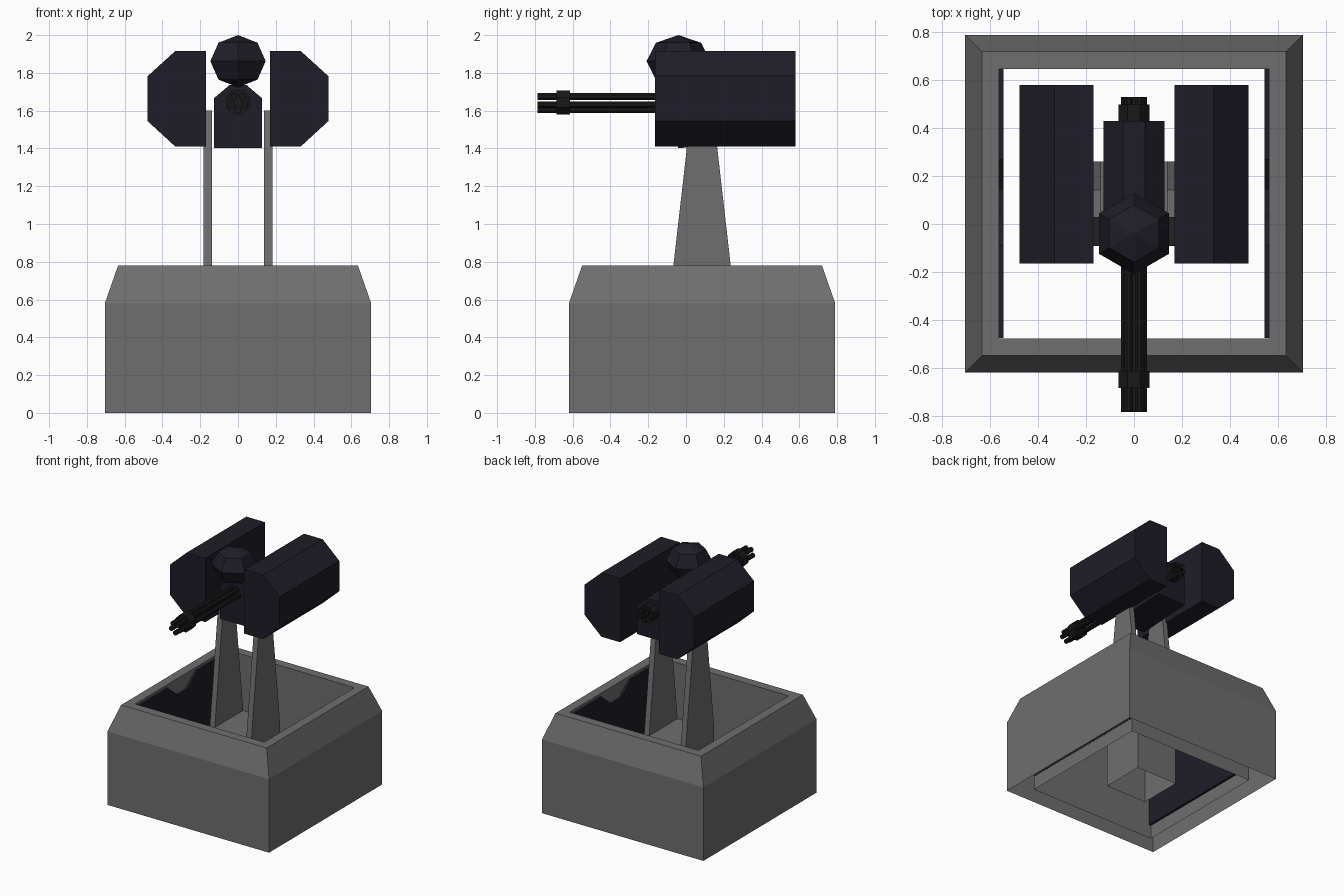
import bpy, bmesh
from math import sin, cos, pi
from mathutils import Matrix

if "Cube" in bpy.data.objects:
    bpy.data.objects.remove(bpy.data.objects["Cube"])


def material(name, rgb):
    m = bpy.data.materials.new(name)
    m.diffuse_color = (*rgb, 1)
    m.use_nodes = True
    m.node_tree.nodes["Principled BSDF"].inputs["Base Color"].default_value = m.diffuse_color
    return m


GREY = material("dark_grey", (0.158, 0.158, 0.158))
NAVY = material("dark_navy", (0.0135, 0.012, 0.02))
BLACK = material("gunmetal", (0.009, 0.009, 0.009))
CY = 0.085      # centre of the base in y
GUN_Z = 1.644   # axis of the gun


def finish(name, bm, mat):
    bmesh.ops.recalc_face_normals(bm, faces=bm.faces)
    me = bpy.data.meshes.new(name)
    bm.to_mesh(me)
    bm.free()
    ob = bpy.data.objects.new(name, me)
    bpy.context.collection.objects.link(ob)
    me.materials.append(mat)
    return ob


def prism(name, profile, axis, a, b, mat):
    """Extrude a profile: (x, z) points along y, or (y, z) points along x."""
    bm = bmesh.new()
    place = (lambda p, t: (p[0], t, p[1])) if axis == "y" else (lambda p, t: (t, p[0], p[1]))
    lo = [bm.verts.new(place(p, a)) for p in profile]
    hi = [bm.verts.new(place(p, b)) for p in profile]
    bm.faces.new(lo)
    bm.faces.new(hi)
    n = len(profile)
    for i in range(n):
        j = (i + 1) % n
        bm.faces.new((lo[i], lo[j], hi[j], hi[i]))
    return finish(name, bm, mat)


def rod(name, r, sides, x, z, y0, y1, turn, mat):
    pts = [(x + r * cos(turn + 2 * pi * i / sides), z + r * sin(turn + 2 * pi * i / sides))
           for i in range(sides)]
    return prism(name, pts, "y", y0, y1, mat)


# Hollow square base, open underneath: section swept round four corners
section = [(0.705, 0), (0.705, 0.58), (0.635, 0.78), (0.563, 0.78), (0.563, 0)]
bm = bmesh.new()
rings = [[bm.verts.new((sx * h, CY + sy * h, z)) for sx, sy in ((-1, -1), (1, -1), (1, 1), (-1, 1))]
         for h, z in section]
for ring, nxt in zip(rings, rings[1:]):
    for i in range(4):
        j = (i + 1) % 4
        bm.faces.new((ring[i], ring[j], nxt[j], nxt[i]))
finish("base_frame", bm, GREY)

# Pedestal inside the base, open underneath
PZ, PH = 0.56, 0.177
bm = bmesh.new()
bmesh.ops.create_cube(bm, size=1, matrix=Matrix.Translation((0, CY, PZ / 2))
                      @ Matrix.Diagonal((0.364, 2 * PH, PZ, 1)))
bottom = [f for f in bm.faces if f.calc_center_median().z < 0.01]
bmesh.ops.delete(bm, geom=bottom, context="FACES_ONLY")
for f in bm.faces:
    f.normal_update()
finish("pedestal", bm, GREY)

pod = [(0.17, 1.411), (0.333, 1.411), (0.478, 1.544), (0.478, 1.783), (0.333, 1.915), (0.17, 1.915)]
arm = [(CY - PH, PZ), (CY + PH, PZ), (CY + 0.058, 1.6), (CY - 0.058, 1.6)]
panel = [(-0.476, 0.11), (0.647, 0.11), (0.647, 0.76), (0.27, 0.76), (0.146, 0.66),
         (0.033, 0.66), (-0.09, 0.76), (-0.476, 0.76)]

for s, side in ((-1, "left"), (1, "right")):
    # Tapered support arm, notched inner panel and side pod
    prism(side + "_support_arm", arm, "x", s * 0.138, s * 0.182, GREY)
    prism(side + "_inner_panel", panel, "x", s * 0.545, s * 0.564, NAVY)
    prism(side + "_pod", [(s * x, z) for x, z in pod], "y", -0.165, 0.58, NAVY)

# Gun body between the pods, underside rising slightly to the rear
body = [(-0.128, 1.402), (0.128, 1.402), (0.128, 1.665), (0.046, 1.735), (-0.046, 1.735), (-0.128, 1.665)]
gun_body = prism("gun_body", body, "y", -0.042, 0.43, NAVY)
for v in gun_body.data.vertices:
    if v.co.y > 0 and v.co.z < 1.5:
        v.co.z = 1.43

# Faceted sensor dome
bm = bmesh.new()
bmesh.ops.create_uvsphere(bm, u_segments=6, v_segments=4, radius=1,
                          matrix=Matrix.Rotation(pi / 6, 4, "Z"))
if max(v.co.y for v in bm.verts) < 0.99:   # a corner points to the front
    bmesh.ops.rotate(bm, verts=bm.verts, matrix=Matrix.Rotation(pi / 6, 3, "Z"))
bmesh.ops.scale(bm, verts=bm.verts, vec=(0.169, 0.169, 0.138))
bmesh.ops.translate(bm, verts=bm.verts, vec=(0, -0.04, 1.862))
finish("sensor_dome", bm, NAVY)

# Five barrels with a collar at each end
for i in range(5):
    a = -pi / 2 + i * 2 * pi / 5
    rod(f"barrel_{i + 1}", 0.019, 8, 0.038 * cos(a), GUN_Z + 0.038 * sin(a), -0.785, 0.53, pi / 8, BLACK)
for name, y0, y1 in (("front_collar", -0.685, -0.615), ("rear_collar", 0.42, 0.5)):
    rod(name, 0.069, 8, 0, GUN_Z, y0, y1, pi / 8, BLACK)
